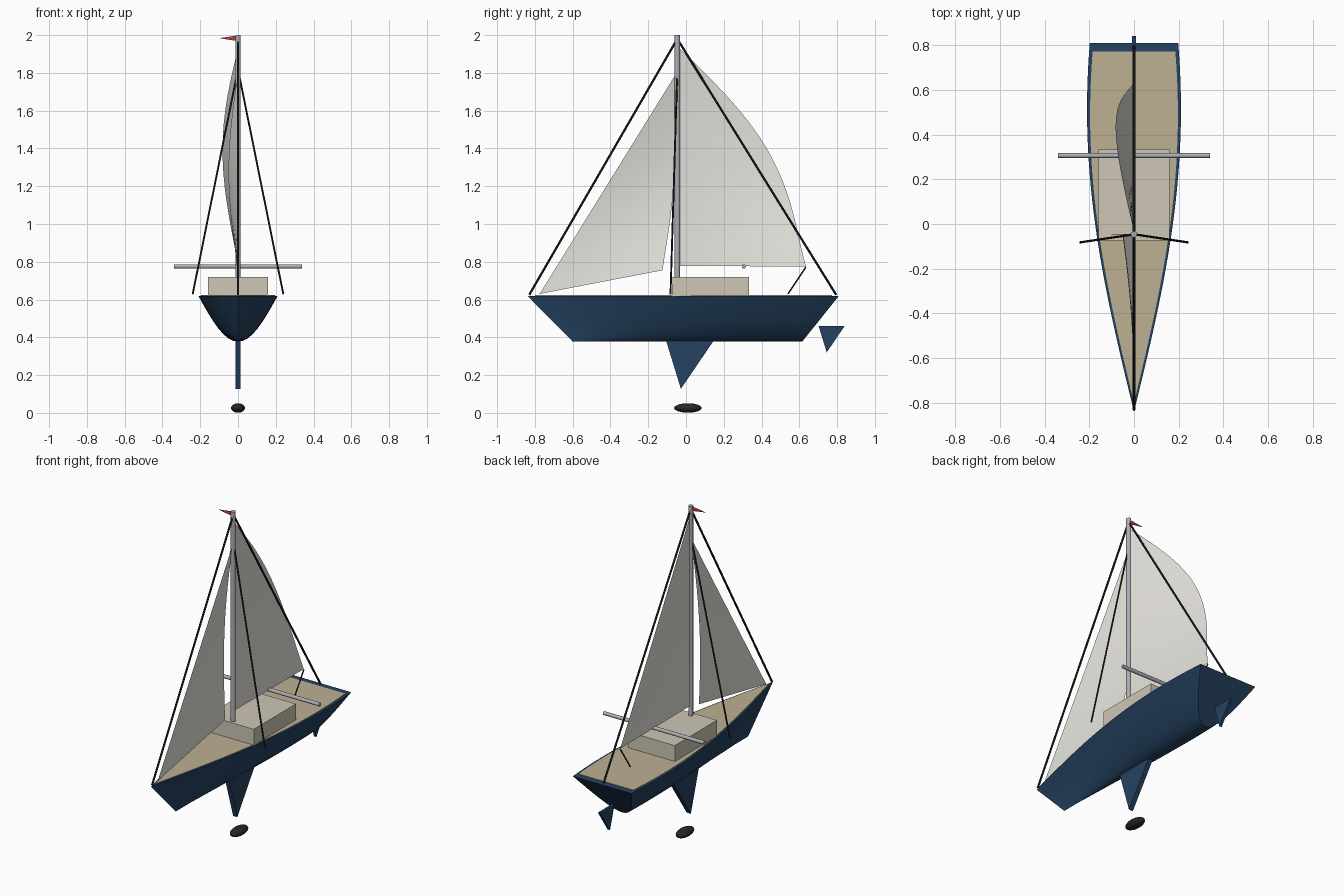
import bpy, bmesh
from math import sin, cos, pi
from mathutils import Vector

if "Cube" in bpy.data.objects:
    bpy.data.objects.remove(bpy.data.objects["Cube"])


def material(name, rgb):
    m = bpy.data.materials.new(name)
    m.diffuse_color = (*rgb, 1)
    m.use_nodes = True
    m.node_tree.nodes["Principled BSDF"].inputs["Base Color"].default_value = m.diffuse_color
    return m


NAVY = material("navy", (0.018, 0.055, 0.12))
TAN = material("tan", (0.51, 0.44, 0.29))
BEIGE = material("beige", (0.62, 0.57, 0.47))
CLOTH = material("cloth", (0.80, 0.78, 0.73))
METAL = material("metal", (0.42, 0.43, 0.46))
BLACK = material("black", (0.02, 0.02, 0.022))
RED = material("red", (0.5, 0.05, 0.04))


def make(name, bm, mat, smooth=False):
    bmesh.ops.remove_doubles(bm, verts=bm.verts, dist=1e-5)
    bmesh.ops.recalc_face_normals(bm, faces=bm.faces)
    me = bpy.data.meshes.new(name)
    bm.to_mesh(me)
    bm.free()
    me.materials.append(mat)
    ob = bpy.data.objects.new(name, me)
    bpy.context.collection.objects.link(ob)
    if smooth:
        bpy.ops.object.select_all(action='DESELECT')
        ob.select_set(True)
        bpy.context.view_layer.objects.active = ob
        bpy.ops.object.shade_smooth_by_angle(angle=0.6)
    return ob


def grid(bm, rows):
    vs = [[bm.verts.new(p) for p in r] for r in rows]
    for a, b in zip(vs, vs[1:]):
        for i in range(len(a) - 1):
            bm.faces.new((a[i], a[i + 1], b[i + 1], b[i]))
    return vs


def prism(name, pts, offset, mat):
    bm = bmesh.new()
    f = bm.faces.new([bm.verts.new(p) for p in pts])
    ext = bmesh.ops.extrude_face_region(bm, geom=[f], use_keep_orig=True)
    bmesh.ops.translate(bm, vec=offset,
                        verts=[v for v in ext["geom"] if isinstance(v, bmesh.types.BMVert)])
    return make(name, bm, mat)


def rod(name, a, b, r, mat, sides=8):
    a, b = Vector(a), Vector(b)
    bm = bmesh.new()
    bmesh.ops.create_cone(bm, cap_ends=True, segments=sides, radius1=r, radius2=r, depth=(b - a).length)
    bm.transform((b - a).to_track_quat('Z', 'Y').to_matrix().to_4x4())
    bmesh.ops.translate(bm, vec=(a + b) / 2, verts=bm.verts)
    return make(name, bm, mat, True)


def sail(name, tack, clew, head, roach, belly, power=1.0, n=20, m=8):
    # rows run from luff to leech; the leech bulges aft and to one side
    tack, clew, head = Vector(tack), Vector(clew), Vector(head)
    rows = []
    for i in range(n + 1):
        t = i / n
        bulge = sin(pi * t ** power)
        luff, leech = tack.lerp(head, t), clew.lerp(head, t)
        leech += Vector((-belly * bulge, roach * bulge, 0))
        rows.append([luff.lerp(leech, j / m) for j in range(m + 1)])
    bm = bmesh.new()
    grid(bm, rows)
    return make(name, bm, CLOTH, True)


# Hull: lofted cosine sections with raked bow and transom
def half_width(s):
    return 0.21 * sin(pi / 2 * s / 0.82)


N, M = 28, 16
TOP, DEPTH = 0.62, 0.243
rows = []
for i in range(N + 1):
    s = i / N
    row = []
    for j in range(M + 1):
        u = 2 * j / M - 1
        d = cos(u * pi / 2)
        y_top, y_bot = -0.84 + 1.65 * s, -0.6 + 1.215 * s
        row.append((half_width(s) * u, y_top + (y_bot - y_top) * d, TOP - DEPTH * d))
    rows.append(row)
bm = bmesh.new()
vs = grid(bm, rows)
bm.faces.new(vs[-1])
for a, b in zip(vs, vs[1:]):
    bm.faces.new((a[0], b[0], b[-1], a[-1]))
make("hull", bm, NAVY, True)

# Deck: inset copy of the hull outline
side = [(half_width(i / N) * 0.935, (-0.84 + 1.65 * i / N) * 0.953, TOP - 0.01) for i in range(N + 1)]
prism("deck", side + [(-x, y, z) for x, y, z in side[:0:-1]], (0, 0, 0.013), TAN)

# Cabin
prism("cabin", [(-0.158, -0.073, TOP), (0.158, -0.073, TOP), (0.158, 0.334, TOP), (-0.158, 0.334, TOP)],
      (0, 0, 0.1), BEIGE)

# Keel and rudder fins
prism("keel", [(-0.014, -0.105, 0.38), (-0.014, 0.145, 0.38), (-0.014, -0.027, 0.127)], (0.028, 0, 0), NAVY)
prism("rudder", [(-0.008, 0.702, 0.46), (-0.008, 0.84, 0.46), (-0.008, 0.745, 0.32)], (0.016, 0, 0), NAVY)

# Ballast bulb
bm = bmesh.new()
bmesh.ops.create_uvsphere(bm, u_segments=20, v_segments=12, radius=1)
bmesh.ops.scale(bm, vec=(0.037, 0.073, 0.025), verts=bm.verts)
bmesh.ops.translate(bm, vec=(0, 0.01, 0.026), verts=bm.verts)
make("ballast_bulb", bm, BLACK, True)

# Mast and crosswise spar
MY = -0.046
rod("mast", (0, MY, TOP), (0, MY, 2.0), 0.014, METAL, 16)
rod("boom", (-0.34, 0.306, 0.775), (0.34, 0.306, 0.775), 0.011, METAL, 12)

# Sails
sail("mainsail", (0, -0.035, 0.778), (0, 0.635, 0.775), (0, -0.035, 1.93), 0.155, 0.082, 1.1)
sail("jib", (0, -0.775, 0.63), (0, -0.125, 0.755), (0, -0.05, 1.8), 0.03, 0.05)

# Rigging lines
rod("forestay", (0, -0.83, 0.625), (0, MY, 1.98), 0.006, BLACK)
rod("backstay", (0, 0.795, 0.625), (0, MY, 1.98), 0.006, BLACK)
rod("mainsheet", (0, 0.635, 0.772), (0, 0.54, 0.63), 0.004, BLACK)
for k, label in ((-1, "left"), (1, "right")):
    rod("shroud_" + label, (k * 0.24, -0.082, 0.628), (0, MY, 1.82), 0.005, BLACK)

# Masthead pennant
prism("pennant", [(0, MY - 0.001, 1.998), (0, MY - 0.001, 1.968), (-0.1, MY - 0.001, 1.984)], (0, 0.002, 0), RED)
